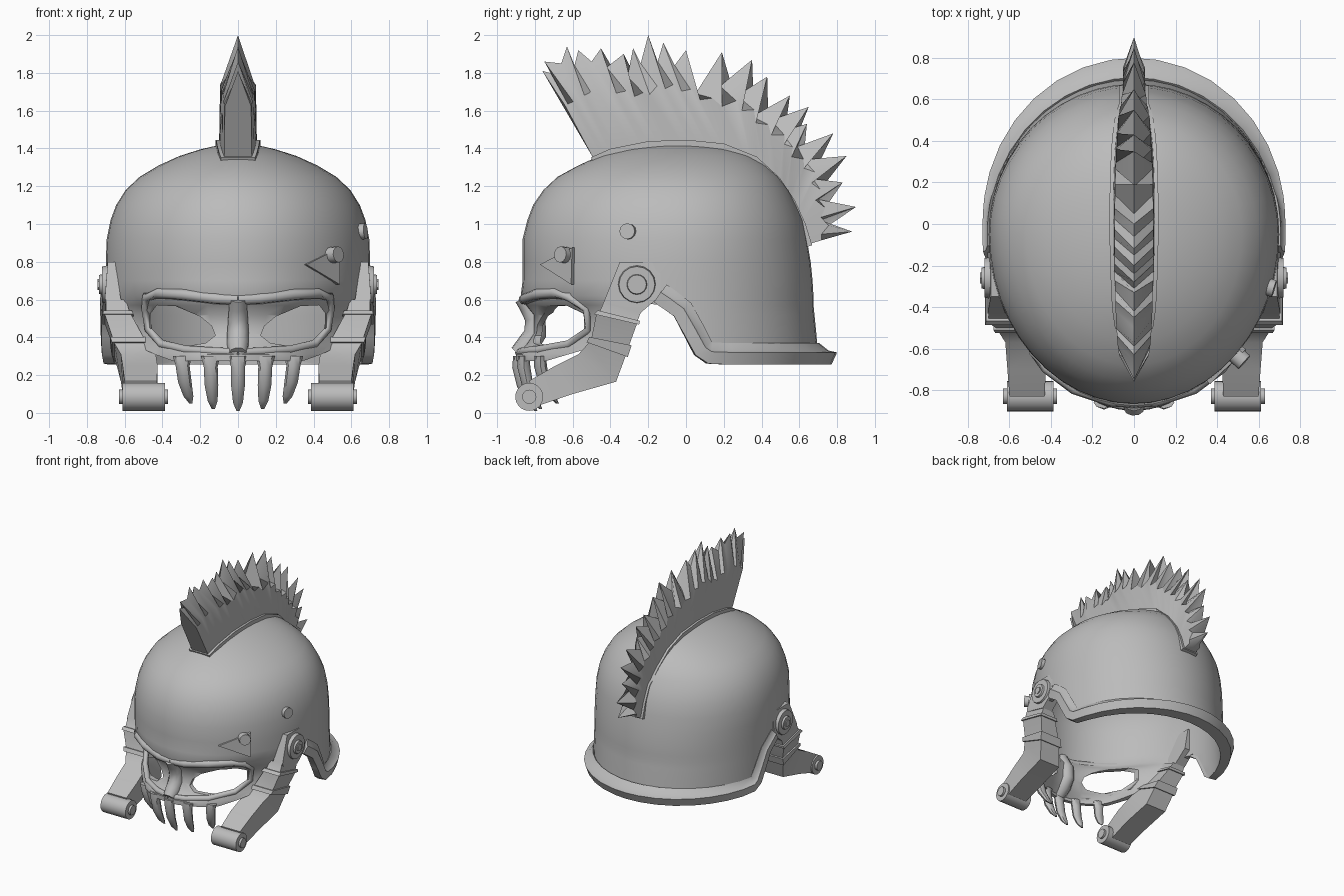
import bpy, bmesh, math
from mathutils import Vector, Matrix

if "Cube" in bpy.data.objects:
    bpy.data.objects.remove(bpy.data.objects["Cube"])

steel = bpy.data.materials.new("grey steel")
steel.diffuse_color = (0.5, 0.5, 0.5, 1)
steel.use_nodes = True
steel.node_tree.nodes["Principled BSDF"].inputs["Base Color"].default_value = steel.diffuse_color
CY = -0.05  # depth of the widest point of the helmet


def finish(name, bm, angle=35, recalc=True):
    if recalc:
        bmesh.ops.recalc_face_normals(bm, faces=bm.faces)
    me = bpy.data.meshes.new(name)
    bm.to_mesh(me)
    bm.free()
    me.materials.append(steel)
    me.shade_smooth()
    me.set_sharp_from_angle(angle=math.radians(angle))
    ob = bpy.data.objects.new(name, me)
    bpy.context.collection.objects.link(ob)
    return ob


def loft(name, rings, angle=35, side=1):
    """Skin equal point rings and cap both ends."""
    bm = bmesh.new()
    rows = [[bm.verts.new((side * p[0], p[1], p[2])) for p in r] for r in rings]
    n = len(rows[0])
    for a, b in zip(rows, rows[1:]):
        for i in range(n):
            bm.faces.new((a[i], a[(i + 1) % n], b[(i + 1) % n], b[i]))
    bm.faces.new(rows[0])
    bm.faces.new(rows[-1])
    return finish(name, bm, angle)


def disc(name, centre, axis, radius, depth, sides=16, r2=None):
    bm = bmesh.new()
    rot = Vector(axis).to_track_quat('Z', 'Y').to_matrix().to_4x4()
    bmesh.ops.create_cone(bm, cap_ends=True, segments=sides, radius1=radius,
                          radius2=r2 or radius, depth=depth,
                          matrix=Matrix.Translation(centre) @ rot)
    return finish(name, bm)


def tube(name, pts, radii, side=1, sides=8):
    rings = []
    for i, p in enumerate(pts):
        t = (pts[min(i + 1, len(pts) - 1)] - pts[max(i - 1, 0)]).normalized()
        u = t.cross(Vector((0.3, 1, 0.2))).normalized()
        v = t.cross(u)
        rings.append([p + radii[i] * (u * math.cos(a) + v * math.sin(a))
                      for a in (2 * math.pi * k / sides for k in range(sides))])
    return loft(name, rings, 50, side)


# Helmet levels: z, half width, front y, back y
LEVELS = [(0.26, .70, -.90, .70), (0.31, .70, -.90, .70), (0.36, .70, -.85, .695),
          (0.42, .70, -.81, .69), (0.52, .70, -.81, .68), (0.57, .70, -.85, .675),
          (0.62, .70, -.875, .675), (0.70, .70, -.865, .67), (0.80, .70, -.865, .66),
          (0.92, .695, -.865, .64), (1.02, .675, -.84, .62), (1.10, .645, -.81, .585),
          (1.18, .595, -.755, .545), (1.25, .52, -.68, .495), (1.31, .42, -.57, .43),
          (1.36, .31, -.46, .35), (1.395, .20, -.33, .25), (1.418, .10, -.18, .12)]


def level(z):
    z = min(max(z, LEVELS[0][0]), LEVELS[-1][0])
    for a, b in zip(LEVELS, LEVELS[1:]):
        if z <= b[0]:
            f = (z - a[0]) / (b[0] - a[0])
            return [a[k] + f * (b[k] - a[k]) for k in (1, 2, 3)]


def surf(deg, z, off=0.0):
    """Point on the helmet; -90 degrees is the front, narrower at the face."""
    a, yf, yb = level(z)
    t = math.radians(deg)
    s, c = math.sin(t), math.cos(t)
    u = min(max((-s - 0.25) / 0.5, 0), 1)
    k = 0.16 * min(max((0.64 - z) / 0.12, 0), 1) * u * u * (3 - 2 * u)
    b = yb - CY if s > 0 else CY - yf
    n = Vector((c / a, s / b, 0)).normalized()
    return Vector((a * c * (1 - k), CY + b * s, z)) + n * off


def surf_y(y, z, off=0.0):
    a, yf, yb = level(z)
    b = yb - CY if y > CY else CY - yf
    return surf(math.degrees(math.asin(max(-1, min(1, (y - CY) / b)))), z, off)


# Helmet shell with eye and ear openings cut out
N = 48
bm = bmesh.new()
rows = [[bm.verts.new(surf(360 * i / N, l[0])) for i in range(N)] for l in LEVELS]
for a, b in zip(rows, rows[1:]):
    for i in range(N):
        bm.faces.new((a[i], a[(i + 1) % N], b[(i + 1) % N], b[i]))
crown = bm.verts.new((0, -0.03, 1.425))
for i in range(N):
    bm.faces.new((rows[-1][i], rows[-1][(i + 1) % N], crown))
shell = finish("helmet_shell", bm, recalc=False)
mod = shell.modifiers.new("thickness", 'SOLIDIFY')
mod.thickness = 0.03
mod.offset = -1

eye = [(.12, .41), (.14, .46), (.20, .51), (.33, .565), (.43, .57), (.46, .53),
       (.46, .44), (.43, .37), (.30, .35), (.17, .37)]
ear = [(-1.1, .1), (-1.1, .275), (-.74, .275), (-.52, .34), (-.40, .44), (-.30, .54),
       (-.24, .58), (-.10, .57), (-.04, .52), (.07, .32), (.12, .27), (.12, .1)]
cutters = [loft("eye_cutter", [[(x, y, z) for x, z in eye] for y in (-1.2, -.3)], side=s)
           for s in (1, -1)]
cutters.append(loft("ear_cutter", [[(x, y, z) for y, z in ear] for x in (-1, 1)]))
for c in cutters:
    c.hide_render = True
    mod = shell.modifiers.new("cut", 'BOOLEAN')
    mod.operation = 'DIFFERENCE'
    mod.solver = 'EXACT'
    mod.object = c
dg = bpy.context.evaluated_depsgraph_get()
cut = bpy.data.meshes.new_from_object(shell.evaluated_get(dg))
shell.modifiers.clear()
shell.data = cut
cut.set_sharp_from_angle(angle=math.radians(40))
for c in cutters:
    bpy.data.objects.remove(c)

# Flared rim around the ears and neck
half = [surf_y(y, z) for y, z in ((-.15, .61), (-.10, .575), (-.04, .53), (.02, .42),
                                  (.07, .325), (.12, .29))]
half += [surf(d, 0.285) for d in range(22, 90, 10)]
path = half + [surf(90, 0.285)] + [Vector((-p.x, p.y, p.z)) for p in reversed(half)]
rings = []
for i, p in enumerate(path):
    t = (path[min(i + 1, len(path) - 1)] - path[max(i - 1, 0)]).normalized()
    n = Vector((p.x / .49, (p.y - CY) / .55, 0)).normalized()
    up = n.cross(t).normalized()
    out = 0.03 + 0.07 * max(0, n.y) ** 1.2
    rings.append([p - n * .03 - up * .03, p + n * out * .7 - up * .03, p + n * out + up * .035,
                  p + n * out * .55 + up * .045, p + n * .005 + up * .085, p - n * .02 + up * .06])
loft("neck_rim", rings, 40)

# Brow ridge, eye surround and cheek ridge
brow = [(-90, .60), (-80, .605), (-65, .625), (-52, .632), (-44, .615), (-38, .55),
        (-38, .44), (-46, .365), (-62, .335), (-78, .325), (-90, .32)]
radii = [.028, .03, .03, .028, .025, .02, .02, .022, .022, .022, .022]
for s in (1, -1):
    tube("brow_and_cheek_ridge", [surf(d, z, -.006) for d, z in brow], radii, s)
# Nose bridge
tube("nose_bridge", [surf(-90, z, -.012) for z in (.61, .56, .50, .42, .36, .31)],
     [.05, .05, .055, .06, .06, .05], sides=10)

# Teeth along the lower edge of the face
for x0, tip, lean in ((0, .01, 0), (.145, .02, -.015), (-.145, .02, .015),
                      (.295, .05, -.045), (-.295, .05, .045)):
    yb = surf(-math.degrees(math.acos(abs(x0) / .59)), .29).y + .015
    rings = []
    for f, w, d, back in ((0, .05, .03, 0), (.2, .037, .035, 0), (.55, .036, .03, .02),
                          (.85, .026, .022, .06), (1, .008, .008, .09)):
        c = (x0 + lean * f * f, yb + back, .30 + f * (tip - .30))
        rings.append([(c[0] + w * math.cos(a), c[1] + d * math.sin(a), c[2])
                      for a in (math.pi * k / 4 for k in range(8))])
    loft("tooth", rings, 45)

# Jaw arms: front y z, back y z, inner x, outer x
ARM = [(-.43, .60, -.24, .53, .595, .70), (-.455, .54, -.255, .49, .575, .70),
       (-.475, .52, -.26, .47, .565, .705), (-.50, .40, -.30, .36, .50, .665),
       (-.515, .37, -.32, .30, .475, .655), (-.57, .31, -.37, .165, .435, .62),
       (-.70, .245, -.60, .10, .425, .61), (-.83, .17, -.79, .035, .43, .60)]
PLATE = [(-.35, .80, -.135, .80, .65, .69), (-.43, .60, -.135, .62, .62, .705),
         (-.42, .575, -.24, .53, .615, .705)]


def box_ring(r, g=0.0):
    yf, zf, yb, zb, xi, xo = r
    d = Vector((yf - yb, zf - zb)).normalized() * g
    return [(xi - g, yf + d.x, zf + d.y), (xo + g, yf + d.x, zf + d.y),
            (xo + g, yb - d.x, zb - d.y), (xi - g, yb - d.x, zb - d.y)]


for s in (1, -1):
    loft("jaw_arm", [box_ring(r) for r in ARM], 25, s)
    loft("pivot_plate", [box_ring(r) for r in PLATE], 25, s)
    for i in (1, 3):  # raised bands at the bends
        loft("arm_band", [box_ring(ARM[i], .012), box_ring(ARM[i + 1], .012)], 25, s)
    disc("pivot_washer", (s * .695, -.26, .68), (s, 0, 0), .105, .05, 16, .095)
    disc("pivot_bolt", (s * .715, -.26, .68), (s, 0, 0), .06, .04, 16, .05)
    disc("pivot_pin", (s * .73, -.26, .68), (s, 0, 0), .03, .025, 6)
    disc("jaw_roller", (s * .50, -.83, .085), (1, 0, 0), .074, .225, 20)
    disc("roller_pin", (s * .50, -.83, .085), (1, 0, 0), .038, .26, 12)

# Triangular bracket and bolts on the right side only
tri = [(-.755, .785), (-.59, .875), (-.595, .68)]
loft("triangle_bracket", [[surf_y(y, z, o) for y, z in tri] for o in (-.03, .022)])
for name, y, z, r, d in (("bracket_knob", -.63, .835, .043, .11), ("side_bolt", -.305, .96, .042, .05)):
    p = surf_y(y, z)
    disc(name, p, (p.x / .49, (p.y - CY) / .66, 0.1), r, d, 12)

# Crest base strip following the crown
BASE = [(-.50, 1.345), (-.40, 1.39), (-.20, 1.43), (0, 1.438), (.20, 1.418), (.37, 1.35),
        (.49, 1.24), (.57, 1.12), (.625, 1.0), (.66, .885)]


def base_at(t):
    f = t * (len(BASE) - 1)
    i = min(int(f), len(BASE) - 2)
    return Vector(BASE[i]).lerp(Vector(BASE[i + 1]), f - i)


def crest_w(t):
    return .052 + .048 * math.sin(math.pi * min(1, t * 1.15 + .1)) ** .7 if t < .77 else .055


rings = []
for i in range(19):
    t = i / 18
    p = base_at(t)
    tan = (base_at(min(1, t + .04)) - base_at(max(0, t - .04))).normalized()
    n = Vector((-tan.y, tan.x))
    w = crest_w(t) + .018
    top, low = p + n * .008, p - n * .07
    rings.append([(-w, low.x, low.y), (-w, top.x, top.y), (w, top.x, top.y), (w, low.x, low.y)])
loft("crest_base", rings, 30)

# Spiky crest: alternating tips and notches (y, z)
TIPS = [(-.76, 1.81), (-.68, 1.79), (-.75, 1.86), (-.66, 1.85), (-.63, 1.94), (-.59, 1.84),
        (-.57, 1.92), (-.50, 1.86), (-.45, 1.93), (-.42, 1.83), (-.33, 1.90), (-.31, 1.78),
        (-.28, 1.93), (-.24, 1.85), (-.20, 2.0), (-.15, 1.86), (-.12, 1.96), (-.06, 1.84),
        (0, 1.92), (.05, 1.69), (.19, 1.91), (.18, 1.73), (.35, 1.87), (.27, 1.68),
        (.43, 1.78), (.35, 1.57), (.55, 1.68), (.45, 1.55), (.65, 1.62), (.50, 1.49),
        (.64, 1.53), (.59, 1.41), (.78, 1.48), (.62, 1.34), (.85, 1.36), (.67, 1.24),
        (.83, 1.22), (.70, 1.13), (.90, 1.09), (.71, 1.02), (.88, .96), (.70, .91)]
rings = []
last = len(TIPS) - 1
for i, tip in enumerate(TIPS):
    t = i / last
    b = base_at(.01 + .98 * t)
    near = [Vector(TIPS[k]) for k in (max(i - 1, 0), i, min(i + 1, last))]
    m = b + (sum(near, Vector((0, 0))) / 3 - b) * .6
    w = crest_w(t)
    rings.append([(-w, b.x, b.y), (-w * .95, m.x, m.y), (0, *tip), (w * .95, m.x, m.y), (w, b.x, b.y)])
loft("spiky_crest", rings, 30)
